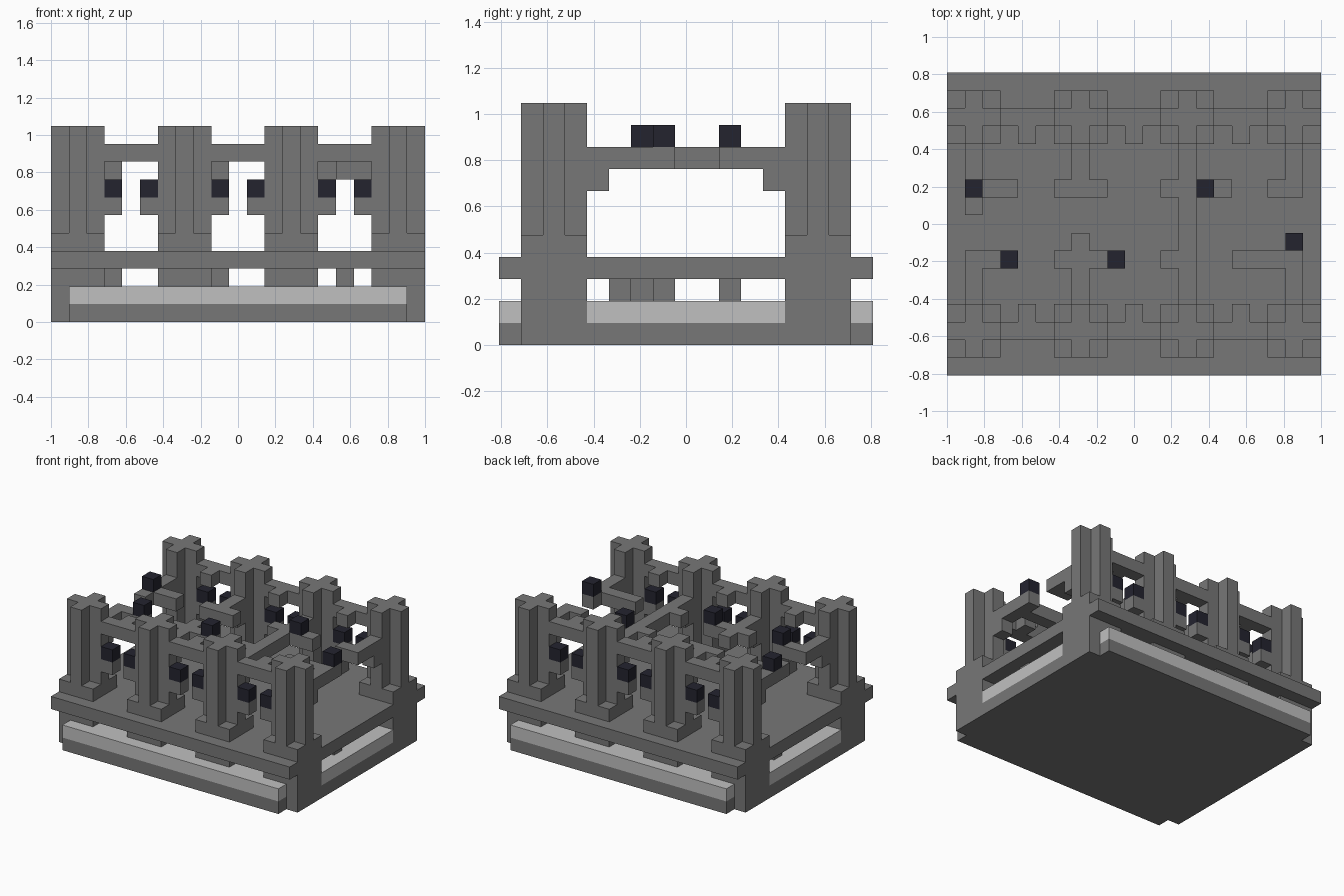
import bpy
import bmesh
from mathutils import Matrix, Vector

cube = bpy.data.objects.get("Cube")
if cube:
    bpy.data.objects.remove(cube, do_unlink=True)

NX, NY = 21, 17
U = 2 / NX  # one block


def material(name, color):
    m = bpy.data.materials.new(name)
    m.use_nodes = True
    m.diffuse_color = (*color, 1)
    bsdf = next(n for n in m.node_tree.nodes if n.type == 'BSDF_PRINCIPLED')
    bsdf.inputs["Base Color"].default_value = (*color, 1)
    return m


STONE = material("stone_grey", (0.185, 0.185, 0.185))
PALE = material("pale_grey", (0.53, 0.53, 0.53))
DARK = material("dark_navy", (0.017, 0.017, 0.028))


def part(name, mat, boxes):
    """One object from boxes given as inclusive block ranges (x, y, z)."""
    bm = bmesh.new()
    for ranges in boxes:
        spans = [r if isinstance(r, tuple) else (r, r) for r in ranges]
        lo = Vector([s[0] for s in spans])
        hi = Vector([s[1] + 1 for s in spans])
        mid = ((lo + hi) / 2 - Vector((NX / 2, NY / 2, 0))) * U
        size = (hi - lo) * U
        bmesh.ops.create_cube(bm, size=1, matrix=Matrix.Translation(mid) @ Matrix.Diagonal((*size, 1)))
    mesh = bpy.data.meshes.new(name)
    bm.to_mesh(mesh)
    bm.free()
    mesh.materials.append(mat)
    obj = bpy.data.objects.new(name, mesh)
    bpy.context.collection.objects.link(obj)
    return obj


# Base plate, pale band and upper deck
part("base_plate", STONE, [((0, 20), (1, 15), 0), ((1, 19), 0, 0), ((1, 19), 16, 0)])
part("pale_band", PALE, [((0, 20), (4, 12), 1), ((1, 19), (0, 16), 1)])
part("deck", STONE, [((0, 20), (0, 16), 3)])
part("corner_supports", STONE,
     [(x, ys, (0, 2)) for x in (0, 20) for ys in ((1, 3), (13, 15))])

# Columns: square footing through the deck, cross-shaped shaft above
COLUMN_X = (1, 7, 13, 19)
for side, cy in (("front", 2), ("back", 14)):
    for i, cx in enumerate(COLUMN_X):
        wide_x, wide_y = (cx - 1, cx + 1), (cy - 1, cy + 1)
        part(f"{side}_column_{i + 1}", STONE, [
            (wide_x, wide_y, (2, 4)),
            (wide_x, cy, (5, 10)),
            (cx, wide_y, (5, 10))])

    # Beams, brackets and lamps in the bays between columns
    inner = cy + (1 if cy < 8 else -1)
    for i, cx in enumerate(COLUMN_X[:-1]):
        part(f"{side}_beam_{i + 1}", STONE,
             [((cx + 2, cx + 4), cy, 9), (cx + 3, inner, 9)])
        part(f"{side}_brackets_{i + 1}", STONE, [(cx + d, cy, 6) for d in (2, 4)])
        part(f"{side}_lamps_{i + 1}", DARK, [(cx + d, cy, 7) for d in (2, 4)])

# Corbels carrying the broken inner beams
part("corbels", STONE, [(x, y, 7) for x in COLUMN_X for y in (4, 12)])
inner_beams = {
    "front_inner_beam_1": [(1, (4, 6)), ((1, 3), 6)],
    "front_inner_beam_2": [(7, (4, 7)), ((6, 9), 6)],
    "cross_beam": [(13, (4, 12)), (12, 6), ((12, 15), 10)],
    "front_inner_beam_4": [(19, (4, 7)), ((16, 19), 6)],
    "back_inner_beam_1": [(1, (9, 12)), ((1, 3), 10)],
    "back_inner_beam_2": [(7, (10, 12)), ((6, 8), 10)],
    "back_inner_beam_4": [(19, (10, 12)), ((18, 19), 10)],
}
for name, runs in inner_beams.items():
    part(name, STONE, [(x, y, 8) for x, y in runs])

# Dark lamps on the inner beams and short posts under the deck below them
spots = [(3, 6), (9, 6), (19, 7), (1, 10), (14, 10)]
part("upper_lamps", DARK, [(x, y, 9) for x, y in spots])
part("under_deck_posts", STONE, [(x, y, 2) for x, y in spots + [(16, 5)]])
